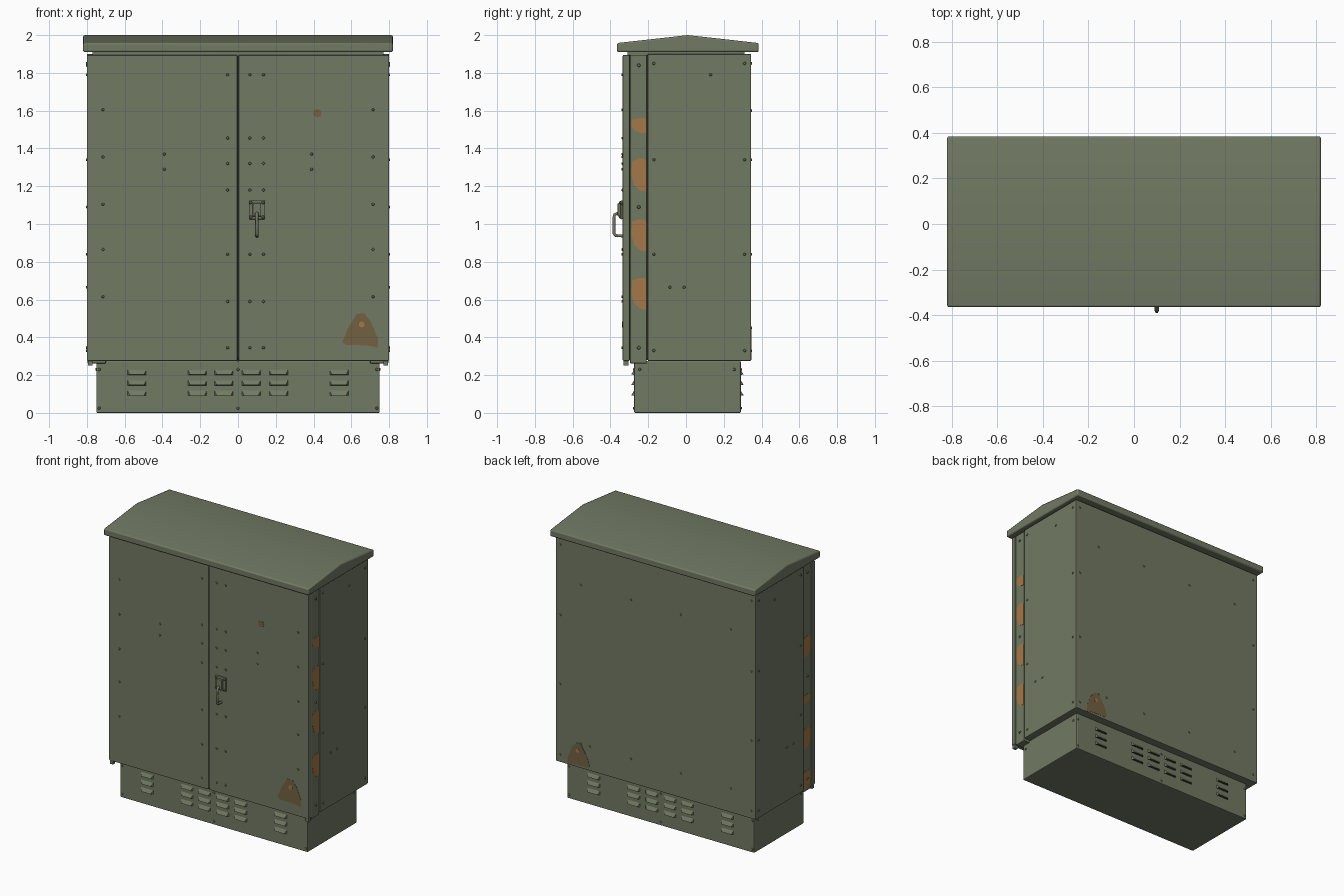
import bpy, bmesh, math
from mathutils import Vector, Matrix

cube = bpy.data.objects.get("Cube")
if cube:
    bpy.data.objects.remove(cube, do_unlink=True)


def material(name, colour):
    mat = bpy.data.materials.new(name)
    mat.use_nodes = True
    mat.diffuse_color = (*colour, 1)
    mat.node_tree.nodes["Principled BSDF"].inputs["Base Color"].default_value = (*colour, 1)
    return mat


GREEN = material("olive green paint", (.165, .192, .125))
SHADE = material("dark gap", (.035, .04, .028))
RUST = material("orange rust", (.37, .19, .065))
BROWN = material("brown rust", (.17, .12, .055))


def finish(name, bm, mats, bevel=0, smooth=False):
    bmesh.ops.recalc_face_normals(bm, faces=bm.faces)
    mesh = bpy.data.meshes.new(name)
    bm.to_mesh(mesh)
    bm.free()
    for mat in mats:
        mesh.materials.append(mat)
    obj = bpy.data.objects.new(name, mesh)
    bpy.context.collection.objects.link(obj)
    if bevel:
        mod = obj.modifiers.new("soft edges", 'BEVEL')
        mod.width, mod.segments = bevel, 2
    if smooth:
        bpy.ops.object.select_all(action='DESELECT')
        obj.select_set(True)
        bpy.context.view_layer.objects.active = obj
        bpy.ops.object.shade_smooth_by_angle(angle=math.radians(35))
    return obj


def box(name, low, high, mat=GREEN, bevel=0):
    low, high = Vector(low), Vector(high)
    bm = bmesh.new()
    bmesh.ops.create_cube(bm, size=1)
    bmesh.ops.scale(bm, vec=high - low, verts=bm.verts)
    bmesh.ops.translate(bm, vec=(low + high) / 2, verts=bm.verts)
    return finish(name, bm, [mat], bevel)


def extrude(bm, points, offset):
    """Closed prism from an outline of 3D points."""
    face = bm.faces.new([bm.verts.new(p) for p in points])
    new = bmesh.ops.extrude_face_region(bm, geom=[face])["geom"]
    verts = [v for v in new if isinstance(v, bmesh.types.BMVert)]
    bmesh.ops.translate(bm, vec=offset, verts=verts)


# Cabinet shell
box("cabinet_body", (-.8, -.203, .275), (.8, .345, 1.9), bevel=.005)
box("roof_neck", (-.77, -.31, 1.88), (.77, .31, 1.92))
box("door_seal", (-.02, -.326, .29), (.02, -.3, 1.89), SHADE)
box("door_frame", (-.785, -.3, .28), (.785, -.2, 1.895), SHADE)
for side, label in ((-1, "right"), (1, "left")):
    inner, outer = sorted((side * .003, side * .8))
    box(label + "_door", (inner, -.335, .275), (outer, -.298, 1.895), bevel=.006)
    inner, outer = sorted((side * .7, side * .797))
    box(label + "_hinge_strip", (inner, -.296, .262), (outer, -.208, 1.895), bevel=.004)
    inner, outer = sorted((side * .77, side * .795))
    box(label + "_hinge_stub", (inner, -.33, .25), (outer, -.305, .28))

# Pitched roof
bm = bmesh.new()
gable = [(-.365, 1.91), (.385, 1.91), (.385, 1.958), (.01, 2), (-.365, 1.958)]
extrude(bm, [(-.82, y, z) for y, z in gable], (1.64, 0, 0))
finish("roof", bm, [GREEN], bevel=.008, smooth=True)

# Plinth with louvres front and back
box("plinth", (-.75, -.275, 0), (.75, .29, .276), bevel=.006)
bm = bmesh.new()
for y, out in ((-.274, -1), (.289, 1)):
    for x in (-.535, -.215, -.075, .07, .215, .535):
        for z in (.215, .16, .105):
            corners = [(-.05, 0, .014), (.05, 0, .014), (.05, 0, -.014), (-.05, 0, -.014),
                       (-.038, .016, -.012), (.038, .016, -.012)]
            a, b, c, d, e, f = [bm.verts.new((x + p, y + out * q, z + r)) for p, q, r in corners]
            for loop in ((a, b, f, e), (b, c, f), (a, e, d)):
                bm.faces.new(loop)
            bm.faces.new((d, e, f, c)).material_index = 1
finish("plinth_louvres", bm, [GREEN, SHADE])


# Rivets: each group sits on one plane, facing along one axis
def rivets(name, facing, spots, radius=.0085, height=.007):
    bm = bmesh.new()
    turn = Vector((0, 0, 1)).rotation_difference(Vector(facing)).to_matrix().to_4x4()
    for spot in spots:
        bmesh.ops.create_cone(bm, cap_ends=True, segments=8, radius1=radius, radius2=radius * .65,
                              depth=height, matrix=Matrix.Translation(spot) @ turn)
    finish(name, bm, [GREEN])


FRONT, BACK = (0, -1, 0), (0, 1, 0)
middle_rows = (1.79, 1.455, 1.32, 1.18, .84, .59, .345)
outer_rows = (1.605, 1.355, 1.105, .865, .615)
edge_rows = (1.85, 1.34, .84, .33)
door_spots = [(x, z) for x in (-.055, .063, .135) for z in middle_rows]
door_spots += [(x, z) for x in (-.715, .715) for z in outer_rows]
door_spots += [(x, z) for x in (-.39, .39) for z in (1.37, 1.29)]
rivets("door_rivets", FRONT, [(x, -.337, z) for x, z in door_spots])

back_spots = [(x, z) for x in (-.6, -.2, .2, .6) for z in (1.6, .45)]
back_spots += [(x, z) for x in (-.765, .765) for z in edge_rows] + [(.53, .45)]
rivets("back_rivets", BACK, [(x, .347, z) for x, z in back_spots])

plinth_spots = [(x, z) for x in (-.735, 0, .735) for z in (.23, .025)]
rivets("plinth_front_rivets", FRONT, [(x, -.277, z) for x, z in plinth_spots])
rivets("plinth_back_rivets", BACK, [(x, .292, z) for x, z in plinth_spots])

side_spots = [(y, z) for y in (-.17, .31) for z in edge_rows]
side_spots += [(.13, 1.79), (-.085, .665), (-.01, .665)]
for side, label in ((-1, "right"), (1, "left")):
    out = (side, 0, 0)
    rivets(label + "_side_rivets", out, [(side * .802, y, z) for y, z in side_spots])
    rivets(label + "_strip_rivets", out, [(side * .8, -.25, z) for z in (1.84, 1.09, .345)], .01)
    rivets(label + "_plinth_rivets", out,
           [(side * .752, y, z) for y in (-.245, .255) for z in (.23,)])


# Door handle
box("handle_plate", (.057, -.346, 1.025), (.143, -.334, 1.125), bevel=.004)
box("handle_boss", (.078, -.362, 1.04), (.122, -.344, 1.11), bevel=.004)
rivets("handle_bolts", FRONT, [(x, -.35, z) for x in (.068, .132) for z in (1.037, 1.113)])
curve = bpy.data.curves.new("handle_lever", 'CURVE')
curve.dimensions = '3D'
curve.bevel_depth, curve.bevel_resolution, curve.use_fill_caps = .009, 1, True
spline = curve.splines.new('POLY')
path = [(-.35, 1.085), (-.355, 1.06), (-.378, 1.05), (-.382, 1.03), (-.381, .95), (-.372, .939), (-.335, .937)]
spline.points.add(len(path) - 1)
for point, (y, z) in zip(spline.points, path):
    point.co = (.1, y, z, 1)
curve.materials.append(GREEN)
bpy.context.collection.objects.link(bpy.data.objects.new("handle_lever", curve))


# Rust patches as thin plates: outlines are in (across, up)
triangle = [(-.02, .09), (.02, .09), (.055, .045), (.09, -.04), (.09, -.09),
            (.03, -.078), (-.08, -.075), (-.097, -.06), (-.07, .01)]
patch = [(.5, .42), (.5, -.5), (.1, -.47), (-.3, -.3), (-.48, .02), (-.45, .42), (0, .5), (.35, .5)]
spot = [(math.cos(i * math.tau / 8), math.sin(i * math.tau / 8)) for i in range(8)]


def wall_patch(name, outline, centre, size, y, depth, mat):
    bm = bmesh.new()
    extrude(bm, [(centre[0] + u * size, y, centre[1] + v * size) for u, v in outline], (0, depth, 0))
    finish(name, bm, [mat])


wall_patch("front_rust", triangle, (.65, .435), 1, -.334, -.0025, BROWN)
wall_patch("front_rust_centre", spot, (.655, .468), .016, -.334, -.0035, RUST)
wall_patch("front_rust_dot", spot, (.42, 1.587), .023, -.334, -.0025, BROWN)
wall_patch("back_rust", triangle, (.62, .365), .95, .344, .0025, BROWN)
wall_patch("back_rust_centre", spot, (.625, .395), .015, .344, .0035, RUST)

strip_rust = {
    1: ((1.52, .08), (1.258, .175), (.94, .17), (.63, .17)),
    -1: ((1.306, .15), (.93, .06), (.645, .15), (.344, .13)),
}
for side, spots in strip_rust.items():
    bm = bmesh.new()
    for z, height in spots:
        extrude(bm, [(side * .796, -.25 + u * .08, z + v * height) for u, v in patch], (side * .0025, 0, 0))
    finish("left_strip_rust" if side > 0 else "right_strip_rust", bm, [RUST])
